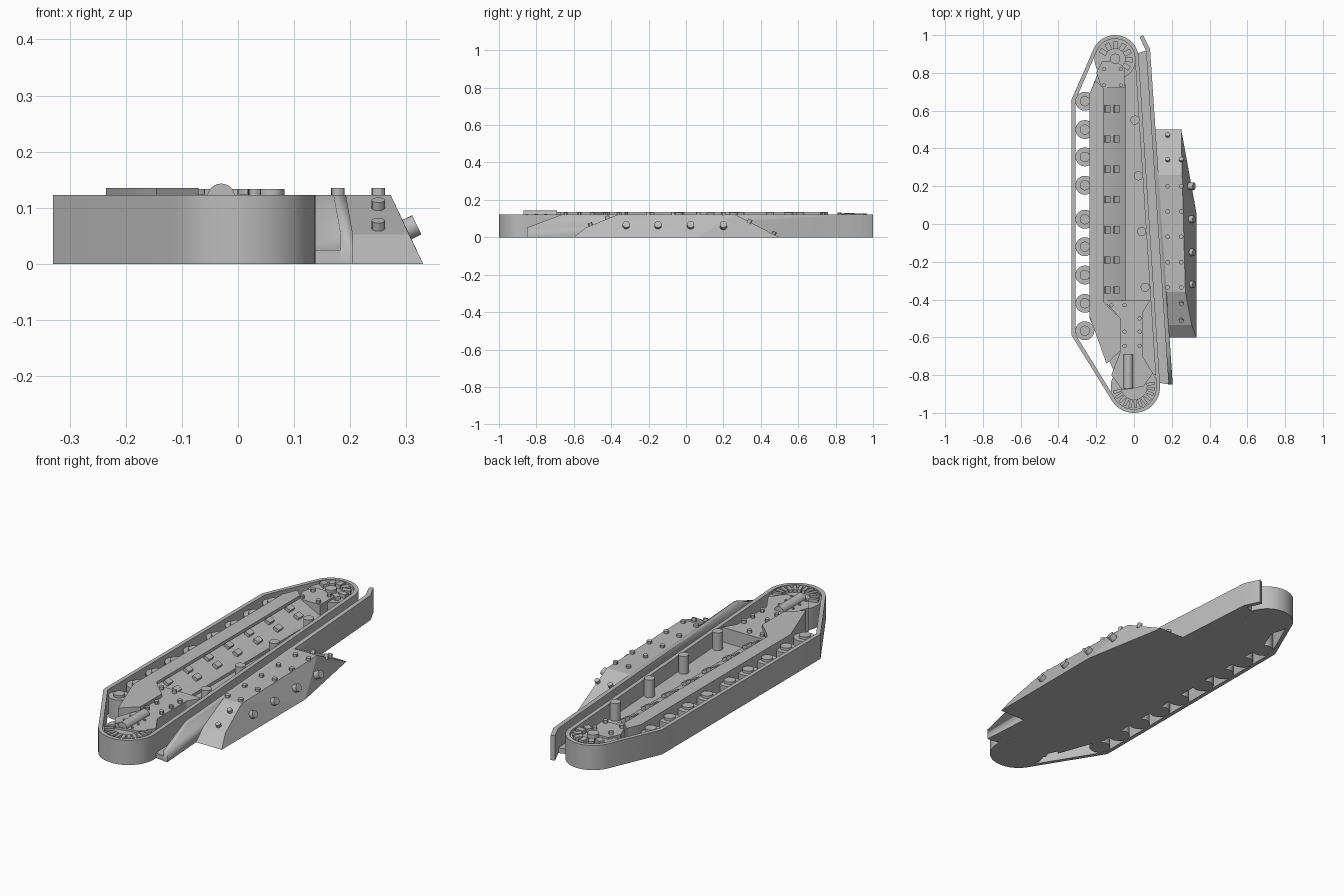
import bpy, bmesh, math
from mathutils import Vector, Matrix
from mathutils.geometry import convex_hull_2d

if "Cube" in bpy.data.objects:
    bpy.data.objects.remove(bpy.data.objects["Cube"])

grey = bpy.data.materials.new("plain_grey")
grey.use_nodes = True
COLOUR = (0.5, 0.5, 0.5, 1)
grey.diffuse_color = COLOUR
grey.node_tree.nodes["Principled BSDF"].inputs["Base Color"].default_value = COLOUR

RIM = 0.123     # height of the track edge
RAISED = 0.135  # height of the raised details


def finish(name, bm):
    bmesh.ops.recalc_face_normals(bm, faces=bm.faces)
    mesh = bpy.data.meshes.new(name)
    bm.to_mesh(mesh)
    bm.free()
    mesh.materials.append(grey)
    ob = bpy.data.objects.new(name, mesh)
    bpy.context.collection.objects.link(ob)
    bpy.ops.object.select_all(action='DESELECT')
    ob.select_set(True)
    bpy.context.view_layer.objects.active = ob
    bpy.ops.object.shade_smooth_by_angle(angle=math.radians(30))
    return ob


def add_prism(bm, pts, z0, z1):
    face = bm.faces.new([bm.verts.new((x, y, z0)) for x, y in pts])
    top = bmesh.ops.extrude_face_region(bm, geom=[face])
    verts = [v for v in top["geom"] if isinstance(v, bmesh.types.BMVert)]
    bmesh.ops.translate(bm, verts=verts, vec=(0, 0, z1 - z0))


def prism(name, pts, z0, z1):
    bm = bmesh.new()
    add_prism(bm, pts, z0, z1)
    return finish(name, bm)


def add_cylinder(bm, centre, r, depth, axis=(0, 0, 1), sides=16):
    rot = Vector((0, 0, 1)).rotation_difference(Vector(axis)).to_matrix().to_4x4()
    bmesh.ops.create_cone(bm, cap_ends=True, segments=sides, radius1=r, radius2=r,
                          depth=depth, matrix=Matrix.Translation(centre) @ rot)


def add_box(bm, centre, size, rot=None):
    mat = Matrix.Translation(centre) @ (rot or Matrix()) @ Matrix.Diagonal((*size, 1))
    bmesh.ops.create_cube(bm, size=1, matrix=mat)


def cylinders(name, places, r, z0, z1, sides=12):
    bm = bmesh.new()
    for x, y in places:
        add_cylinder(bm, (x, y, (z0 + z1) / 2), r, z1 - z0, sides=sides)
    return finish(name, bm)


# Track belt: a loop pulled round both wheels and the flat run
FRONT, FRONT_R = (-0.0, -0.862), 0.138
REAR, REAR_R = (-0.1, 0.875), 0.125


def belt_outline(inset):
    pts = [(-0.33 + inset, 0.66 - inset * 0.3), (-0.33 + inset, -0.59 + inset * 0.3)]
    for (cx, cy), r in ((FRONT, FRONT_R), (REAR, REAR_R)):
        for i in range(64):
            a = i * math.tau / 64
            pts.append((cx + (r - inset) * math.cos(a), cy + (r - inset) * math.sin(a)))
    return [pts[i] for i in convex_hull_2d(pts)]


bm = bmesh.new()
edges = []
for inset in (0, 0.02):
    ring = [bm.verts.new((x, y, 0)) for x, y in belt_outline(inset)]
    edges += [bm.edges.new((ring[i - 1], ring[i])) for i in range(len(ring))]
bmesh.ops.triangle_fill(bm, use_beauty=True, edges=edges)
up = bmesh.ops.extrude_face_region(bm, geom=bm.faces[:])
bmesh.ops.translate(bm, vec=(0, 0, RIM),
                    verts=[v for v in up["geom"] if isinstance(v, bmesh.types.BMVert)])
finish("track_belt", bm)

# Wheels with radial lugs
cylinders("front_wheel", [FRONT], FRONT_R - 0.015, 0, 0.108, 48)
cylinders("rear_wheel", [REAR], REAR_R - 0.015, 0, 0.108, 48)
cylinders("rear_hub", [REAR], 0.027, 0.1, 0.13, 20)


def wheel_lugs(name, centre, radius, start, end, count, size):
    bm = bmesh.new()
    for i in range(count):
        a = math.radians(start + (end - start) * i / (count - 1))
        add_box(bm, (centre[0] + radius * math.cos(a), centre[1] + radius * math.sin(a), 0.112),
                size, Matrix.Rotation(a, 4, 'Z'))
    finish(name, bm)


wheel_lugs("front_wheel_lugs", FRONT, 0.09, -165, 10, 12, (0.045, 0.016, 0.02))
wheel_lugs("rear_wheel_lugs", REAR, 0.072, -35, 150, 7, (0.04, 0.026, 0.03))

# Road wheels along the flat run
wheels = [(-0.26, y) for y in (0.65, 0.5, 0.355, 0.205, 0.025, -0.12, -0.27, -0.42, -0.565)]
cylinders("road_wheels", wheels, 0.05, 0, 0.1, 24)
cylinders("road_wheel_hubs", wheels, 0.027, 0.09, 0.112, 16)

# Hull floor and the sloping panel above it
prism("hull_floor", [(-0.235, 0.69), (-0.195, 0.79), (0.01, 0.84), (0.115, -0.8),
                     (-0.11, -0.77), (-0.235, -0.5)], 0, 0.045)
bm = bmesh.new()
section = [(-0.18, 0), (-0.18, 0.12), (-0.162, 0.12), (-0.045, 0.06), (-0.045, 0)]
face = bm.faces.new([bm.verts.new((x, 0.74, z)) for x, z in section])
ext = bmesh.ops.extrude_face_region(bm, geom=[face])
bmesh.ops.translate(bm, vec=(0, -1.17, 0),
                    verts=[v for v in ext["geom"] if isinstance(v, bmesh.types.BMVert)])
finish("sloping_panel", bm)

# Raised side beam with a pointed front
prism("side_beam", [(-0.235, 0.69), (-0.205, 0.76), (-0.162, 0.72), (-0.162, -0.41),
                    (-0.135, -0.44), (-0.07, -0.5), (-0.07, -0.67), (-0.145, -0.74),
                    (-0.235, -0.49)], 0, RAISED)

# End brackets carrying the wheels
prism("front_bracket", [(-0.162, -0.405), (0.085, -0.405), (0.045, -0.47), (0.045, -0.7),
                        (0.1, -0.79), (0.05, -0.86), (-0.06, -0.88), (-0.12, -0.8),
                        (-0.07, -0.67), (-0.07, -0.5)], 0, 0.118)
prism("rear_bracket", [(-0.2, 0.8), (-0.17, 0.72), (-0.05, 0.72), (-0.05, 0.83),
                       (-0.1, 0.86), (-0.17, 0.86)], 0, 0.118)
rivets = [(-0.12, -0.43), (-0.05, -0.43), (0.03, -0.5), (-0.05, -0.57), (0.03, -0.57),
          (-0.05, -0.645), (0.03, -0.645)]
rivets += [(x, y) for x in (-0.16, -0.07) for y in (0.735, 0.82)]
cylinders("bracket_rivets", rivets, 0.011, 0.11, 0.133)
cylinders("small_rivets", [(x, y) for x in (-0.068, 0.01) for y in (-0.75, -0.8, -0.85)],
          0.006, 0.1, 0.124, 8)

# Rounded bar over the front wheel
bm = bmesh.new()
add_cylinder(bm, (-0.03, -0.78, 0.118), 0.025, 0.18, axis=(0, 1, 0), sides=24)
finish("front_bar", bm)

# Paired blocks on the sloping panel
bm = bmesh.new()
tilt = Matrix.Rotation(math.atan2(0.06, 0.117), 4, 'Y')
for i in range(7):
    for x in (-0.143, -0.095):
        z = 0.12 - (x + 0.162) * 0.06 / 0.117
        add_box(bm, (x, 0.61 - i * 0.16, z + 0.004), (0.028, 0.038, 0.024), tilt)
finish("panel_blocks", bm)

# Tall pins standing on the floor
cylinders("floor_pins", [(0.005 + i * 0.018, 0.55 - i * 0.295) for i in range(4)],
          0.024, 0.04, 0.133, 20)

# Guard plate with a bent rear tip and a cut front corner, and its low shelf
guard = prism("guard_plate", [(0.048, 1), (0.085, 0.925), (0.205, -0.85), (0.183, -0.85),
                              (0.064, 0.915), (0.03, 0.99)], 0, RIM)
bm = bmesh.new()
bm.from_mesh(guard.data)
cut = bmesh.ops.bisect_plane(bm, geom=bm.verts[:] + bm.edges[:] + bm.faces[:], clear_outer=True,
                             plane_co=(0, -0.85, 0.052), plane_no=(0, -0.071, 0.19))
bmesh.ops.holes_fill(bm, edges=[e for e in cut["geom_cut"] if isinstance(e, bmesh.types.BMEdge)])
bm.to_mesh(guard.data)
bm.free()
prism("guard_shelf", [(0.01, 0.9), (0.07, 0.92), (0.19, -0.85), (0.13, -0.84)], 0, 0.025)

# Side sponson: a faceted block with sloping ends
bm = bmesh.new()
for co in [(0.105, 0.5, 0), (0.25, 0.5, 0), (0.33, 0.06, 0), (0.33, -0.6, 0), (0.18, -0.6, 0),
           (0.305, -0.535, 0.052), (0.178, -0.535, 0.052), (0.17, -0.36, RIM),
           (0.272, -0.36, RIM), (0.255, 0.26, RIM), (0.122, 0.26, RIM)]:
    bm.verts.new(co)
bmesh.ops.convex_hull(bm, input=bm.verts[:])
bmesh.ops.dissolve_limit(bm, angle_limit=math.radians(2), verts=bm.verts[:], edges=bm.edges[:])
sponson = finish("sponson", bm)
for poly in sponson.data.polygons:
    poly.use_smooth = False

# Sponson rivets on the roof and both slopes
cylinders("roof_rivets", [(x, 0.2 - i * 0.134) for x in (0.178, 0.25) for i in range(5)],
          0.012, 0.11, RAISED)
bm = bmesh.new()
for x, y in ((0.178, 0.47), (0.178, 0.34), (0.25, 0.34)):
    add_cylinder(bm, (x, y, (0.5 - y) * 0.51 + 0.004), 0.012, 0.024, (0, 0.46, 0.89), 12)
for y in (-0.42, -0.51):
    add_cylinder(bm, (0.25, y, RIM + (y + 0.36) * 0.406 + 0.004), 0.012, 0.024, (0, -0.38, 0.92), 12)
finish("slope_rivets", bm)

# Large bolts on the outer sponson wall
bm = bmesh.new()
for y in (-0.32, -0.15, 0.025, 0.2):
    add_cylinder(bm, (0.305, y, 0.063), 0.019, 0.03, (0.9, 0, 0.43), 20)
finish("wall_bolts", bm)
